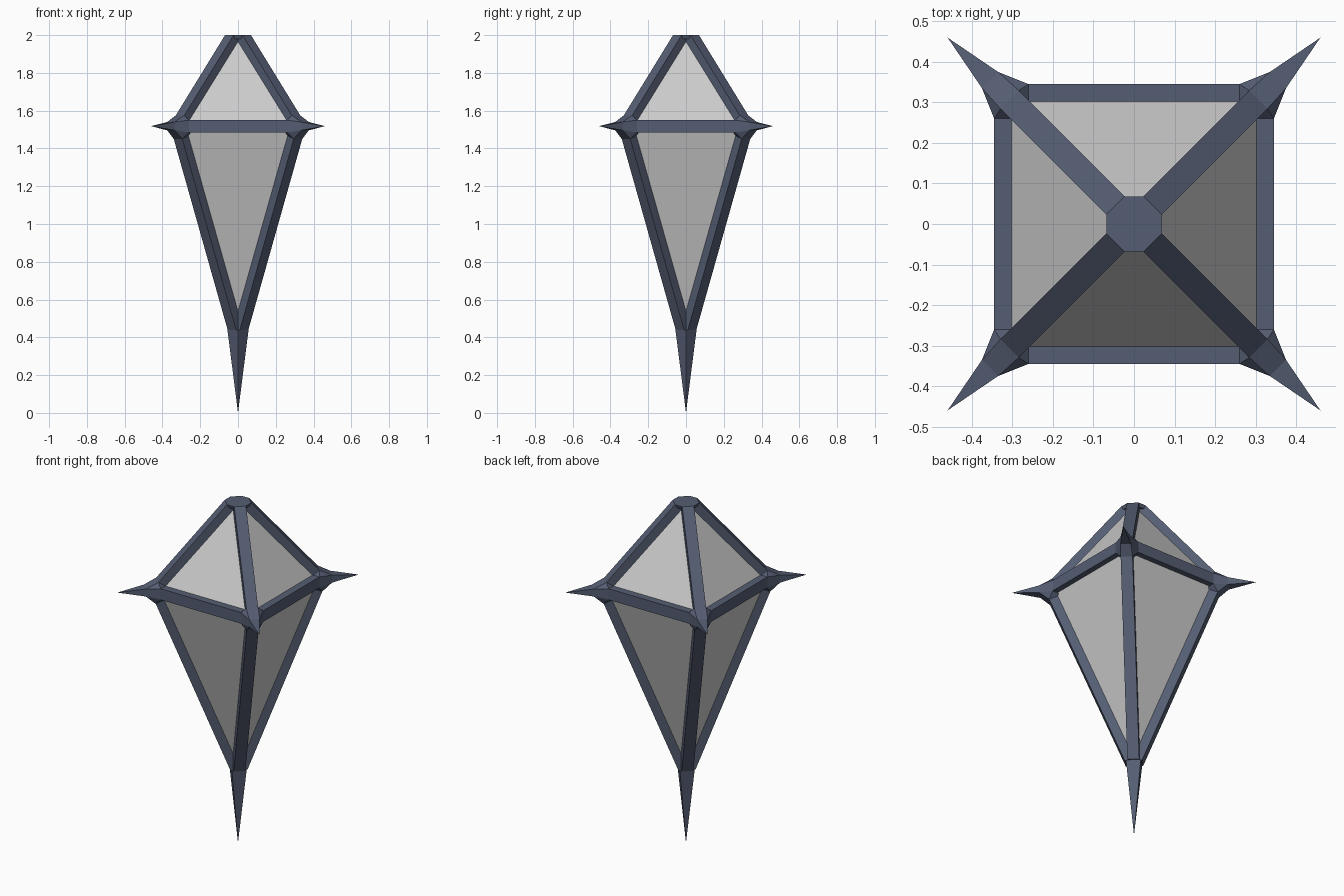
import bpy, bmesh
from mathutils import Matrix
from math import pi

if "Cube" in bpy.data.objects:
    bpy.data.objects.remove(bpy.data.objects["Cube"])

metal = bpy.data.materials.new("dark_metal")
metal.diffuse_color = (0.09, 0.11, 0.17, 1)
metal.use_nodes = True
metal.node_tree.nodes["Principled BSDF"].inputs["Base Color"].default_value = metal.diffuse_color
O = 0.0225          # half bar width, split over x and y on a diagonal
ZM = 1.518          # height of the widest ring


def finish(bm, name, mat=None):
    bmesh.ops.recalc_face_normals(bm, faces=bm.faces)
    me = bpy.data.meshes.new(name)
    bm.to_mesh(me)
    bm.free()
    ob = bpy.data.objects.new(name, me)
    bpy.context.collection.objects.link(ob)
    if mat:
        me.materials.append(mat)
    return ob


def hull(name, pts, turns=1):
    """Convex part from points, repeated around z."""
    for i in range(turns):
        rot = Matrix.Rotation(i * pi / 2, 3, 'Z')
        bm = bmesh.new()
        for p in pts:
            v = bm.verts.new(p)
            v.co = rot @ v.co
        res = bmesh.ops.convex_hull(bm, input=bm.verts)
        loose = [v for v in bm.verts if not v.link_faces]
        bmesh.ops.delete(bm, geom=loose, context='VERTS')
        bmesh.ops.dissolve_limit(bm, angle_limit=0.01, verts=bm.verts, edges=bm.edges)
        finish(bm, f"{name}_{i + 1}" if turns > 1 else name, metal)


def diag(profile, o=O):
    """Side profile (d, z) in the x=y plane, widened both ways."""
    return [(d + s * o, d - s * o, z) for d, z in profile for s in (-1, 1)]


# sloping corner bars
hull("upper_bar", diag([(0, 2), (0.046, 2), (0.307, 1.575), (0.273, 1.533), (0, 1.978)]), 4)
hull("lower_bar", diag([(0, 0.44), (0.0325, 0.44), (0.3175, 1.45), (0.275, 1.474), (0, 0.5)]), 4)

# horizontal ring bars
hull("ring_bar", [(x, y, z) for x in (-0.26, 0.26) for y in (-0.345, -0.30)
                  for z in (1.485, 1.55)], 4)

# corner joints where the bars meet, and their spikes
base = diag([(0.355, ZM - 0.022), (0.355, ZM + 0.022)], 0.02)
ends = [p for y in (0.30, 0.345) for z in (1.485, 1.55)
        for p in ((0.26, y, z), (y, 0.26, z))]
hull("corner_joint", ends + base + diag([(0.307, 1.575), (0.273, 1.533),
                                         (0.3175, 1.45), (0.275, 1.474)]), 4)
hull("corner_spike", base + [(0.46, 0.46, ZM)], 4)

# octagonal top cap
oct_pts = [(sx * a, sy * b, 2.0) for a, b in ((0.068, 0.024), (0.024, 0.068))
           for sx in (-1, 1) for sy in (-1, 1)]
hull("top_cap", oct_pts + [(x * 0.9, y * 0.9, 1.98) for x, y, z in oct_pts])

# bottom spike
r = 0.056
hull("bottom_spike", [(r, 0, 0.44), (-r, 0, 0.44), (0, r, 0.44), (0, -r, 0.44), (0, 0, 0)])


# glass panes
def panes(name, h1, z1, h2, z2):
    bm = bmesh.new()
    rings = [[bm.verts.new((sx * h, sy * h, z)) for sx, sy in
              ((-1, -1), (1, -1), (1, 1), (-1, 1))] for h, z in ((h1, z1), (h2, z2))]
    a, b = rings
    for i in range(4):
        j = (i + 1) % 4
        bm.faces.new((a[i], a[j], b[j], b[i]))
    ob = finish(bm, name)
    return ob


panes("upper_glass", 0.322, ZM, 0.03, 1.99)
panes("lower_glass", 0.02, 0.45, 0.322, ZM)
